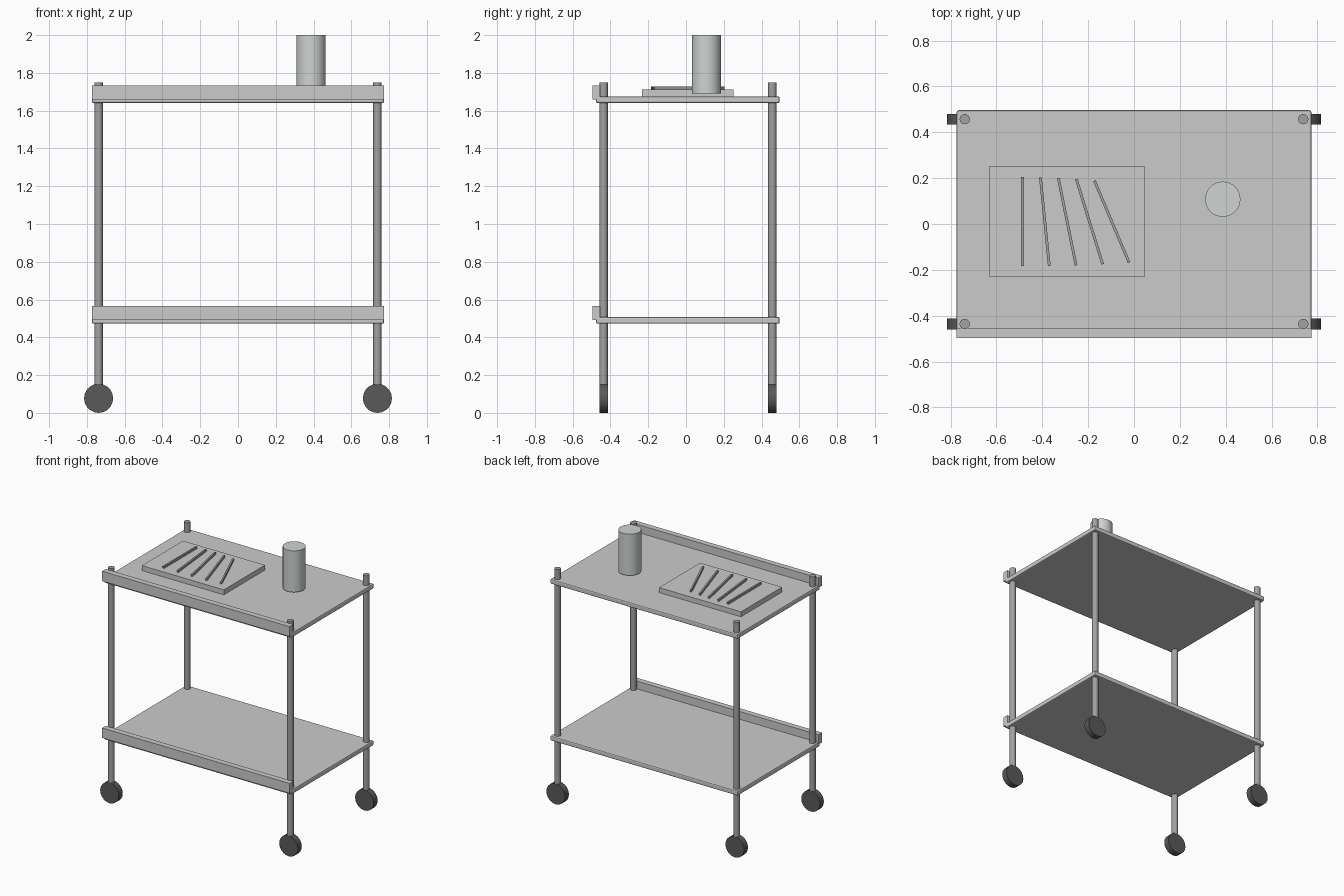
import bpy
from math import radians, pi

if "Cube" in bpy.data.objects:
    bpy.data.objects.remove(bpy.data.objects["Cube"])


def material(name, r, g, b):
    m = bpy.data.materials.new(name)
    m.diffuse_color = (r, g, b, 1)
    m.use_nodes = True
    m.node_tree.nodes["Principled BSDF"].inputs["Base Color"].default_value = m.diffuse_color
    return m


metal = material("metal", 0.36, 0.36, 0.36)
rubber = material("dark_rubber", 0.1, 0.1, 0.1)
pale = material("pale_glaze", 0.62, 0.66, 0.65)


def box(name, lo, hi, bevel=0, mat=None, rot_z=0):
    size = [b - a for a, b in zip(lo, hi)]
    mid = [(a + b) / 2 for a, b in zip(lo, hi)]
    bpy.ops.mesh.primitive_cube_add(size=1, location=mid)
    ob = bpy.context.object
    ob.name = name
    ob.scale = size
    bpy.ops.object.transform_apply(location=False, rotation=False, scale=True)
    ob.rotation_euler.z = rot_z
    if bevel:
        mod = ob.modifiers.new("edge_rounding", 'BEVEL')
        mod.width = bevel
        mod.segments = 2
    if mat:
        ob.data.materials.append(mat)
    return ob


def cylinder(name, radius, depth, loc, sides, mat, rot=(0, 0, 0)):
    bpy.ops.mesh.primitive_cylinder_add(vertices=sides, radius=radius, depth=depth,
                                        location=loc, rotation=rot)
    ob = bpy.context.object
    ob.name = name
    ob.data.materials.append(mat)
    bpy.ops.object.shade_smooth_by_angle(angle=radians(30))
    return ob


# Two shelves, each with a raised front rail
for level, z in (("lower", 0.472), ("upper", 1.64)):
    box(level + "_shelf", (-0.773, -0.476, z), (0.773, 0.496, z + 0.036), bevel=0.008)
    box(level + "_front_rail", (-0.773, -0.496, z + 0.02), (0.773, -0.454, z + 0.094))

# Corner posts with a wheel under each
for side, x in (("left", -0.738), ("right", 0.738)):
    for end, y in (("front", -0.436), ("back", 0.457)):
        cylinder(f"{end}_{side}_post", 0.0225, 1.65, (x, y, 0.925), 16, metal)
        cylinder(f"{end}_{side}_wheel", 0.077, 0.046, (x, y, 0.077), 20, rubber,
                 (pi / 2, 0, 0))

# Flat board on the upper shelf with a fan of thin bars
box("board", (-0.63, -0.232, 1.674), (0.046, 0.252, 1.713))
for i in range(5):
    x = -0.486 + i * 0.0973
    box(f"board_bar_{i + 1}", (x - 0.006, -0.184, 1.711), (x + 0.006, 0.204, 1.729),
        mat=metal, rot_z=0.1 * i)

# Cup
cylinder("cup", 0.077, 0.308, (0.387, 0.108, 1.846), 32, pale)
